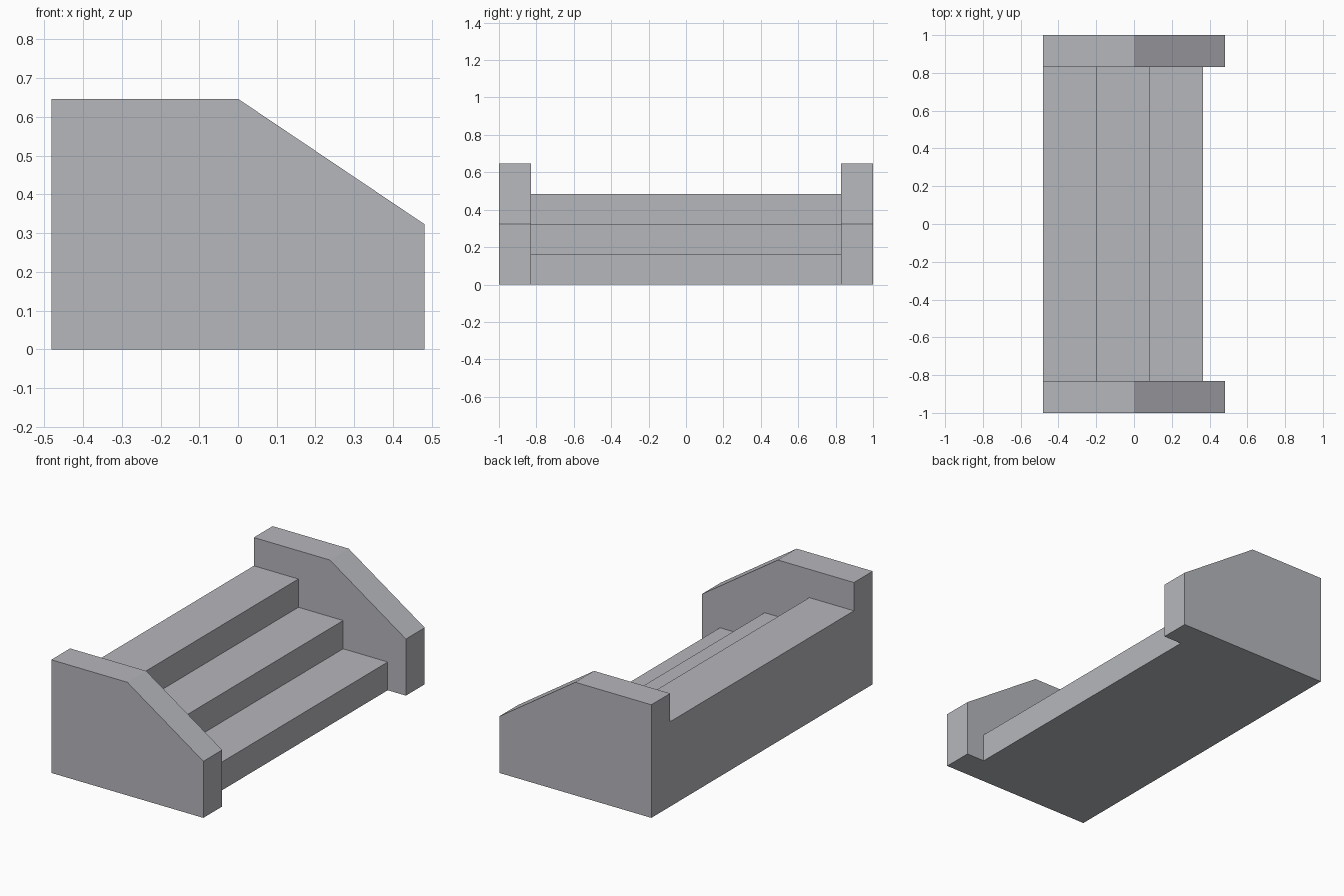
import bpy
import bmesh

if "Cube" in bpy.data.objects:
    bpy.data.objects.remove(bpy.data.objects["Cube"])

grey = bpy.data.materials.new("stone grey")
grey.diffuse_color = (0.47, 0.475, 0.505, 1)
grey.use_nodes = True
grey.node_tree.nodes["Principled BSDF"].inputs["Base Color"].default_value = grey.diffuse_color


def extrude_profile(name, profile, y0, y1):
    """Extrude an (x, z) outline along y into a closed solid."""
    bm = bmesh.new()
    face = bm.faces.new([bm.verts.new((x, y0, z)) for x, z in profile])
    ext = bmesh.ops.extrude_face_region(bm, geom=[face])
    moved = [v for v in ext["geom"] if isinstance(v, bmesh.types.BMVert)]
    bmesh.ops.translate(bm, verts=moved, vec=(0, y1 - y0, 0))
    bmesh.ops.recalc_face_normals(bm, faces=bm.faces)
    mesh = bpy.data.meshes.new(name)
    bm.to_mesh(mesh)
    bm.free()
    mesh.materials.append(grey)
    obj = bpy.data.objects.new(name, mesh)
    bpy.context.collection.objects.link(obj)
    return obj


BACK, FRONT, INNER = -0.481, 0.481, 0.83
RISE = 0.1617
STEP_EDGES = (0.366, 0.084, -0.199)  # nosing of each step, lowest first

# Staircase between the side walls
stairs = [(BACK, 0)]
for i, x in enumerate(STEP_EDGES):
    stairs += [(x, i * RISE), (x, (i + 1) * RISE)]
stairs.append((BACK, 3 * RISE))
extrude_profile("steps", stairs, -INNER, INNER)

# Side walls with sloped front tops
wall = [(BACK, 0), (FRONT, 0), (FRONT, 2 * RISE), (0, 4 * RISE), (BACK, 4 * RISE)]
for name, s in (("front_side_wall", -1), ("back_side_wall", 1)):
    extrude_profile(name, wall, s * INNER, s * 1.0)
